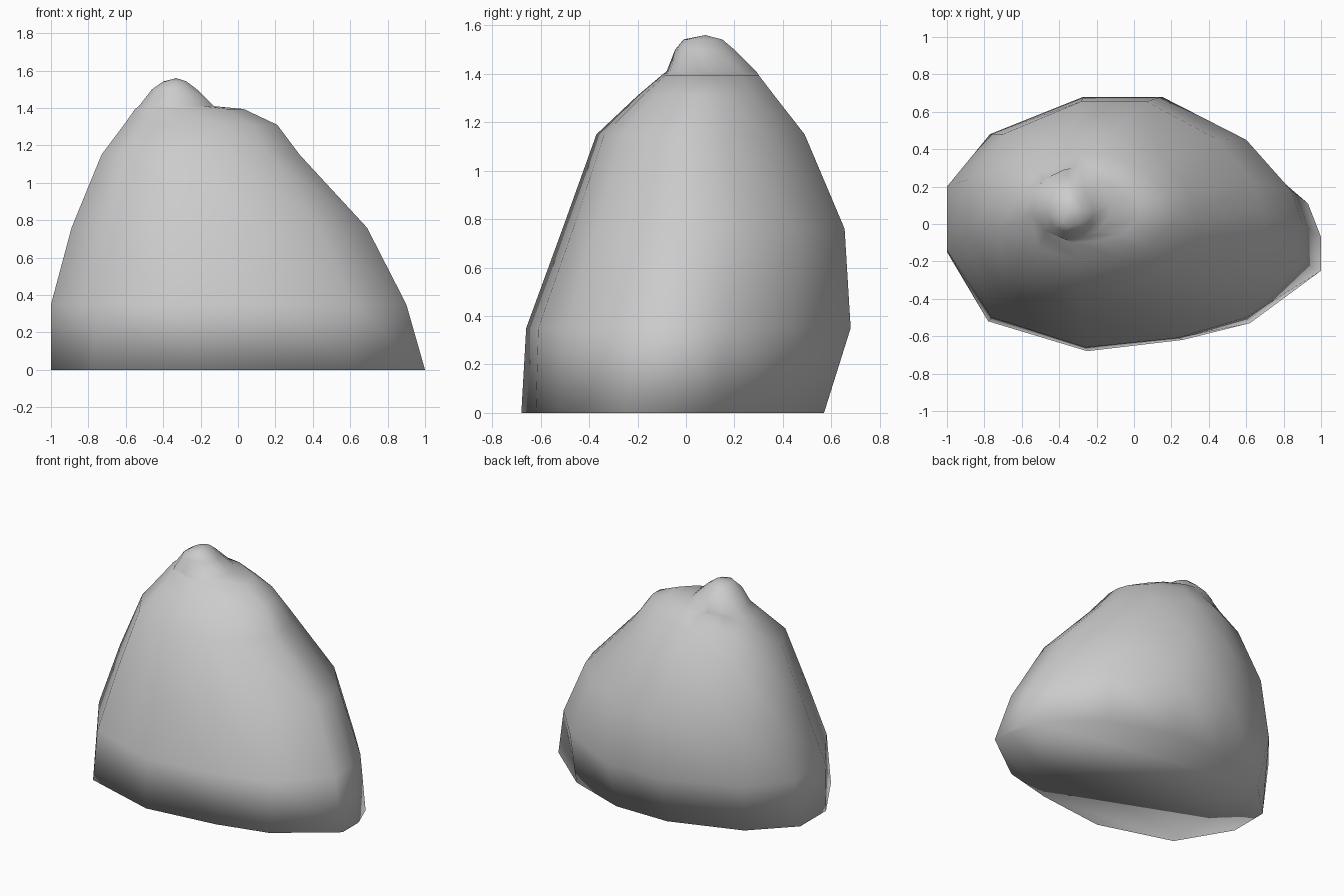
import bpy, bmesh

if "Cube" in bpy.data.objects:
    bpy.data.objects.remove(bpy.data.objects["Cube"])

# Plan outline of the boulder at its widest, and the slightly shifted footprint
outline = [(-1, .2), (-.77, .48), (-.27, .68), (.15, .68), (.6, .45), (.84, .18), (.9, 0),
           (.9, -.2), (.6, -.5), (.23, -.61), (-.26, -.66), (-.76, -.5), (-1, -.14)]
footprint = [(-1, .14), (-.74, .4), (-.25, .57), (.15, .57), (.57, .42), (.93, .11), (1, -.07),
             (1, -.25), (.62, -.53), (.26, -.62), (-.25, -.68), (-.78, -.52), (-1, -.15)]

# Levels: height, then left, right, front and back extents
# (the step near z = 1.4 leaves the low shoulder beside the peak)
levels = [
    (.35, -1, .9, -.66, .68),
    (.76, -.89, .69, -.51, .655),
    (1.15, -.73, .33, -.37, .49),
    (1.31, -.61, .21, -.2, .365),
    (1.395, -.55, .03, -.1, .3),
    (1.41, -.53, -.13, -.08, .29),
    (1.5, -.46, -.22, -.045, .2),
    (1.542, -.4, -.275, -.01, .15),
]


def fit(p, x0, x1, y0, y1):
    u, v = (p[0] + 1) / 1.9, (p[1] + .66) / 1.34
    return x0 + u * (x1 - x0), y0 + v * (y1 - y0)


bm = bmesh.new()
rings = [[bm.verts.new((x, y, 0)) for x, y in footprint]]
for z, *ext in levels:
    rings.append([bm.verts.new((*fit(p, *ext), z)) for p in outline])

# Skin between levels, flat underside and rounded summit
n = len(outline)
for a, b in zip(rings, rings[1:]):
    for i in range(n):
        j = (i + 1) % n
        bm.faces.new((a[i], a[j], b[j], b[i]))
bm.faces.new(rings[0])
tip = bm.verts.new((-.33, .08, 1.56))
for i in range(n):
    bm.faces.new((rings[-1][i], rings[-1][(i + 1) % n], tip))
bmesh.ops.recalc_face_normals(bm, faces=bm.faces)
for f in bm.faces:
    f.smooth = True

mesh = bpy.data.meshes.new("boulder")
bm.to_mesh(mesh)
bm.free()
bpy.context.collection.objects.link(bpy.data.objects.new("boulder", mesh))
